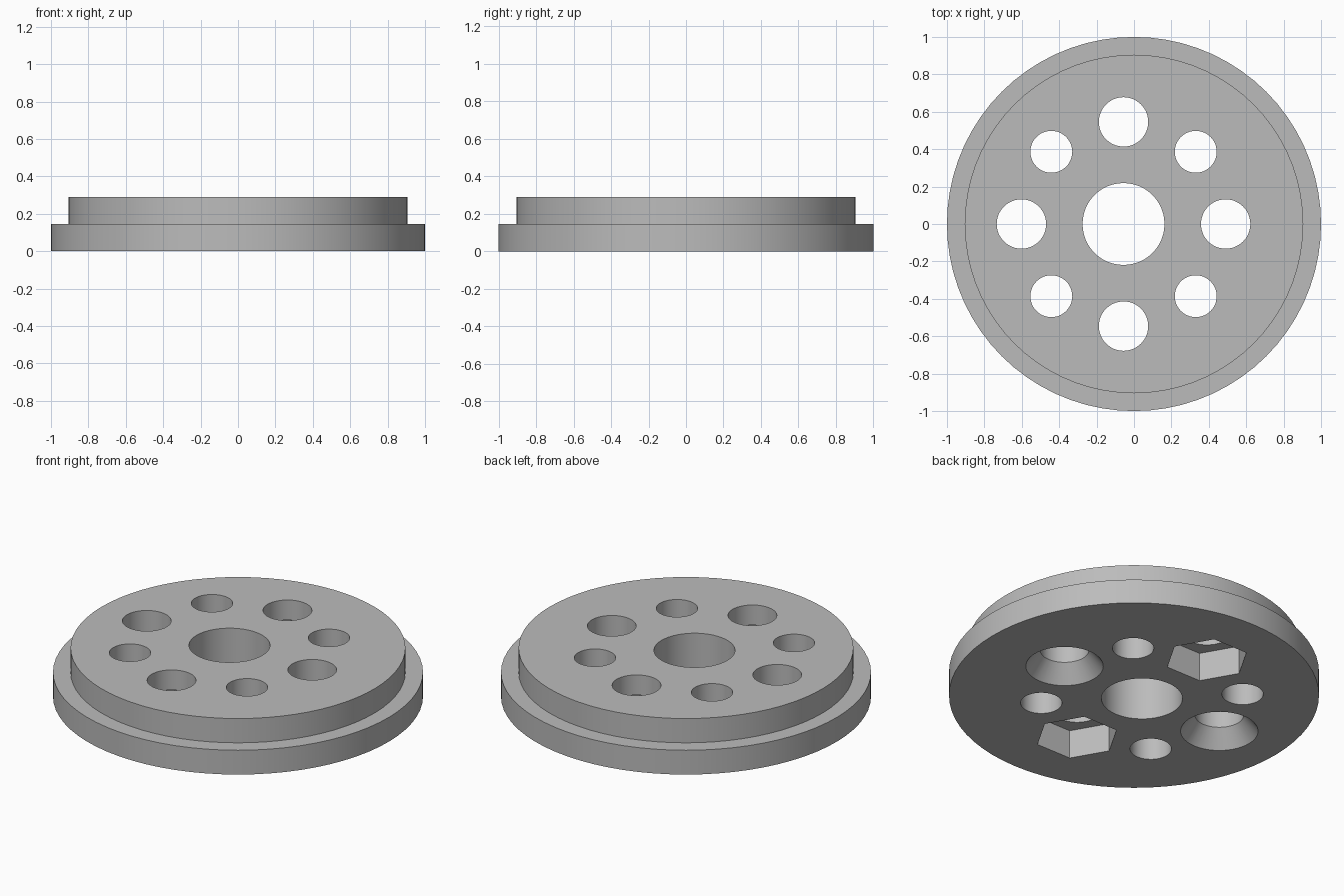
import bpy
import bmesh
from math import cos, sin, pi, radians

cube = bpy.data.objects.get("Cube")
if cube:
    bpy.data.objects.remove(cube, do_unlink=True)

# Plain grey material
GREY = (0.5, 0.5, 0.5, 1.0)
grey = bpy.data.materials.new("plain_grey")
grey.use_nodes = True
grey.diffuse_color = GREY
grey.node_tree.nodes["Principled BSDF"].inputs["Base Color"].default_value = GREY

HEIGHT = 0.29
STEP = 0.145
CENTRE_X = -0.056


def turned(name, rings, x=0.0, y=0.0, sides=48, turn=0.0):
    """Closed solid lofted through (radius, height) rings."""
    bm = bmesh.new()
    loops = []
    for r, z in rings:
        loops.append([bm.verts.new((x + r * cos(turn + 2 * pi * i / sides),
                                    y + r * sin(turn + 2 * pi * i / sides), z))
                      for i in range(sides)])
    for low, high in zip(loops, loops[1:]):
        for i in range(sides):
            j = (i + 1) % sides
            bm.faces.new((low[i], low[j], high[j], high[i]))
    bm.faces.new(loops[0][::-1])
    bm.faces.new(loops[-1])
    mesh = bpy.data.meshes.new(name)
    bm.to_mesh(mesh)
    bm.free()
    mesh.materials.append(grey)
    obj = bpy.data.objects.new(name, mesh)
    bpy.context.collection.objects.link(obj)
    return obj


def through(radius):
    return [(radius, -0.1), (radius, HEIGHT + 0.1)]


# Stepped round plate
plate = turned("stepped_plate",
               [(1, 0), (1, STEP), (0.905, STEP), (0.905, HEIGHT)], sides=72)

# Central bore
cutters = [turned("bore_cutter", through(0.219), CENTRE_X)]

# Ring of eight holes: large on the axes, small on the diagonals
for k in range(8):
    a = radians(45 * k)
    x, y = CENTRE_X + 0.546 * cos(a), 0.546 * sin(a)
    radius = 0.112 if k % 2 else 0.132
    cutters.append(turned("hole_cutter", through(radius), x, y))
    if k % 4 == 0:    # conical countersink underneath
        cutters.append(turned("countersink_cutter",
                              [(0.225, -0.02), (0.132, 0.1)], x, y))
    elif k % 4 == 2:  # hexagonal nut pocket underneath
        cutters.append(turned("nut_pocket_cutter",
                              [(0.227, -0.1), (0.227, 0.17)], x, y, sides=6))

# Cut the holes, then drop the cutters
bpy.context.view_layer.objects.active = plate
for cutter in cutters:
    cutter.hide_render = True
    cut = plate.modifiers.new("cut", "BOOLEAN")
    cut.operation = "DIFFERENCE"
    cut.solver = "EXACT"
    cut.object = cutter
    bpy.ops.object.modifier_apply(modifier=cut.name)
for cutter in cutters:
    bpy.data.objects.remove(cutter, do_unlink=True)

# Smooth round walls with sharp rims
bpy.ops.object.select_all(action="DESELECT")
plate.select_set(True)
bpy.ops.object.shade_smooth_by_angle(angle=radians(30))
